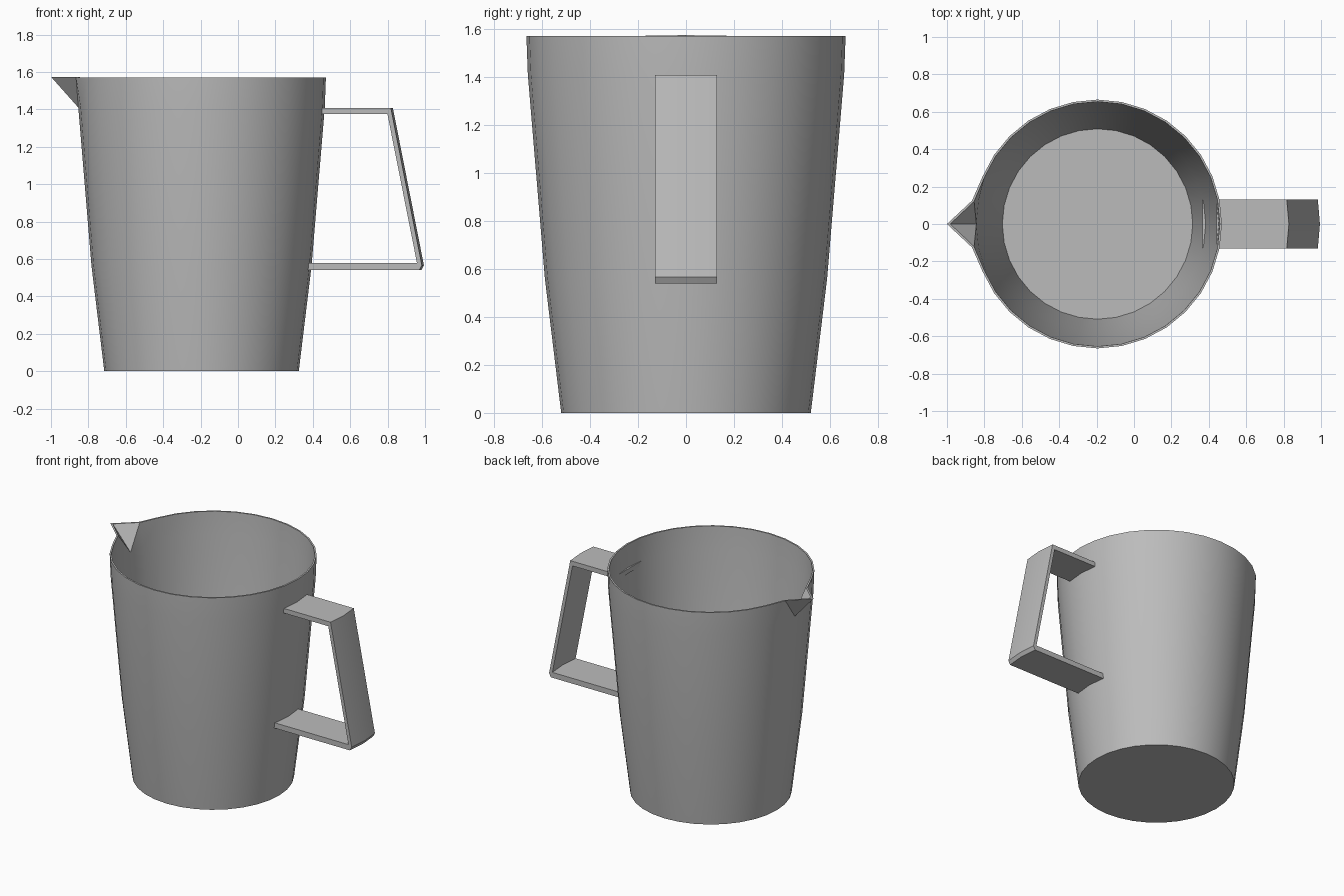
import bpy, bmesh, math

if "Cube" in bpy.data.objects:
    bpy.data.objects.remove(bpy.data.objects["Cube"])

N = 32          # sides of the jug
CX = -0.195     # jug axis

grey = bpy.data.materials.new("plain_grey")
grey.diffuse_color = (0.5, 0.5, 0.5, 1)
grey.use_nodes = True
grey.node_tree.nodes["Principled BSDF"].inputs["Base Color"].default_value = grey.diffuse_color


def finish(bm, name, angle):
    bmesh.ops.recalc_face_normals(bm, faces=bm.faces)
    me = bpy.data.meshes.new(name)
    bm.to_mesh(me)
    bm.free()
    me.materials.append(grey)
    ob = bpy.data.objects.new(name, me)
    bpy.context.collection.objects.link(ob)
    bpy.ops.object.select_all(action='DESELECT')
    ob.select_set(True)
    bpy.context.view_layer.objects.active = ob
    bpy.ops.object.shade_smooth_by_angle(angle=math.radians(angle))
    return ob


# Jug body: outer wall up, over the rim, inner wall down; the rim is pulled into a spout at -x
T = 0.011
outer = [(0.52, 0), (0.588, 0.56), (0.659, 1.41), (0.665, 1.57)]
inner = [(r - T, max(z, 0.012)) for r, z in reversed(outer)]
bm = bmesh.new()
rings = []
for k, (r, z) in enumerate(outer + inner):
    ring = []
    for i in range(N):
        a = 2 * math.pi * i / N
        x, y = CX + r * math.cos(a), r * math.sin(a)
        zz = z
        if z > 1.5:
            off = 0 if k < len(outer) else T
            if i == N // 2:                      # spout tip
                x, zz = -1.0 + 1.6 * off, 1.574
            elif abs(i - N // 2) == 1:           # shoulders of the spout
                x, zz = -0.866 + off, 1.572
                y = math.copysign(0.125 - off * 0.4, y)
        ring.append(bm.verts.new((x, y, zz)))
    rings.append(ring)
for k in range(len(rings) - 1):
    lo, hi = rings[k], rings[k + 1]
    for i in range(N):
        j = (i + 1) % N
        quad = [lo[i], lo[j], hi[j], hi[i]]
        if k in (2, 4) and N // 2 in (i, j):
            # split the spout sides from the wall centre to the shoulder
            top, low = (hi, lo) if k == 2 else (lo, hi)
            c, s = N // 2, (j if i == N // 2 else i)
            bm.faces.new((low[c], top[c], top[s]))
            bm.faces.new((low[c], top[s], low[s]))
        else:
            bm.faces.new(quad)
bm.faces.new(rings[0])
bm.faces.new(rings[-1])
finish(bm, "jug_body", 30)

# Handle: flat strap swept across y, its outer side slightly crowned in the middle
outer_path = [(0.44, 1.408), (0.828, 1.408), (0.994, 0.566), (0.98, 0.54), (0.365, 0.54)]
inner_path = [(0.365, 0.578), (0.968, 0.578), (0.81, 1.375), (0.44, 1.375)]
path = outer_path + inner_path
bm = bmesh.new()
sections = []
for y, crown in ((-0.13, 0), (0, 1), (0.13, 0)):
    sections.append([bm.verts.new((x - (0 if crown or x < 0.5 else 0.011), y, z))
                     for x, z in path])
M = len(path)
for a, b in zip(sections, sections[1:]):
    for i in range(M):
        j = (i + 1) % M
        bm.faces.new((a[i], a[j], b[j], b[i]))
# side faces of the three straps
for s in (sections[0], sections[2]):
    for f in ((0, 1, 7, 8), (1, 2, 6, 7), (2, 3, 6), (3, 4, 5, 6)):
        bm.faces.new([s[i] for i in f])
finish(bm, "handle", 25)
